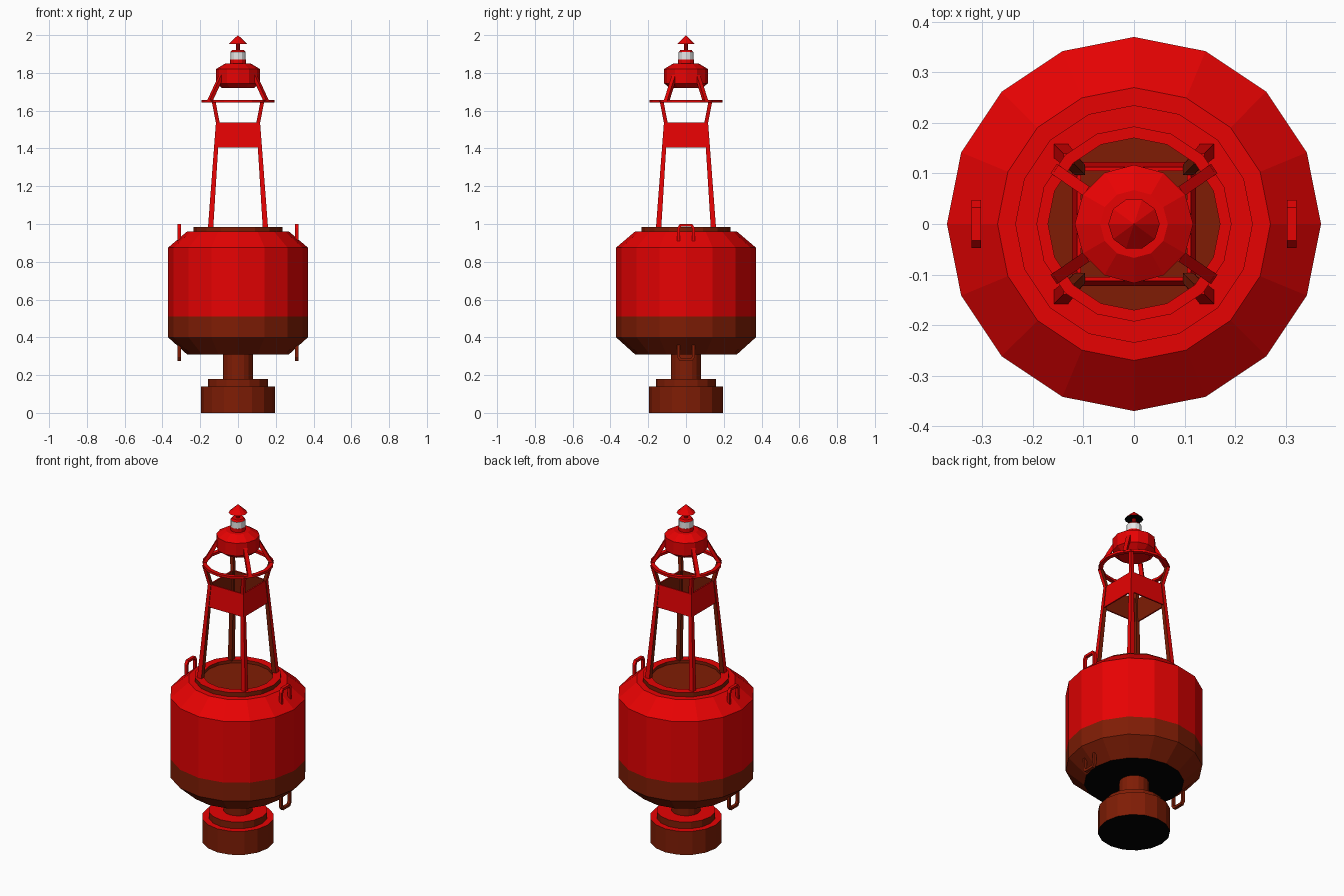
import bpy, bmesh, math
from mathutils import Vector

if "Cube" in bpy.data.objects:
    bpy.data.objects.remove(bpy.data.objects["Cube"])


def material(name, rgb):
    m = bpy.data.materials.new(name)
    m.diffuse_color = (*rgb, 1)
    m.use_nodes = True
    m.node_tree.nodes["Principled BSDF"].inputs["Base Color"].default_value = m.diffuse_color
    return m


RED = material("signal red", (0.8, 0.0006, 0.0008))
BROWN = material("rust brown", (0.214, 0.012, 0.0015))
WHITE = material("lens white", (0.8, 0.8, 0.8))
BLACK = material("underside black", (0.0, 0.0, 0.0))


def finish(name, bm, mats, rule=None):
    bmesh.ops.recalc_face_normals(bm, faces=bm.faces)
    if rule:
        for f in bm.faces:
            f.normal_update()
            f.material_index = int(rule(f.calc_center_median(), f.normal))
    me = bpy.data.meshes.new(name)
    bm.to_mesh(me)
    bm.free()
    for m in mats:
        me.materials.append(m)
    ob = bpy.data.objects.new(name, me)
    bpy.context.collection.objects.link(ob)
    return ob


def lathe(name, profile, sides, mats, rule=None, closed=False):
    """Spin (radius, z) points round z; ends are capped unless closed."""
    bm = bmesh.new()
    rings = []
    for r, z in profile:
        if r == 0:
            rings.append([bm.verts.new((0, 0, z))] * sides)
        else:
            rings.append([bm.verts.new((r * math.cos(2 * math.pi * i / sides),
                                        r * math.sin(2 * math.pi * i / sides), z))
                          for i in range(sides)])
    pairs = list(zip(rings, rings[1:])) + ([(rings[-1], rings[0])] if closed else [])
    for a, b in pairs:
        for i in range(sides):
            j = (i + 1) % sides
            bm.faces.new(list(dict.fromkeys((a[i], a[j], b[j], b[i]))))
    if not closed:
        for ring in (rings[0], rings[-1]):
            if ring[0] is not ring[1]:
                bm.faces.new(ring)
    return finish(name, bm, mats, rule)


def loft(bm, sections):
    """Join quad sections into a capped bar."""
    rings = [[bm.verts.new(p) for p in s] for s in sections]
    for a, b in zip(rings, rings[1:]):
        for i in range(4):
            j = (i + 1) % 4
            bm.faces.new((a[i], a[j], b[j], b[i]))
    bm.faces.new(rings[0])
    bm.faces.new(rings[-1])


def square(p, w, angle=0):
    """Horizontal square section centred on p."""
    return [Vector(p) + Vector((math.cos(t), math.sin(t), 0)) * w * math.sqrt(0.5)
            for t in (angle + math.pi / 4 + k * math.pi / 2 for k in range(4))]


def faces_in(c, n):
    return n.x * c.x + n.y * c.y < -0.3 * math.hypot(c.x, c.y)


def faces_up(c, n):
    """0 for tops, 1 for sides, 2 for flat undersides."""
    return 0 if n.z > 0.9 else 2 if n.z < -0.9 else 1


def underside(c, n):
    return n.z < -0.9


# Ballast weight and stem: brown sides, red upper steps, black base
lathe("ballast_weight", [(0.195, 0), (0.195, 0.14), (0.16, 0.14), (0.16, 0.18), (0.08, 0.18)],
      16, [RED, BROWN, BLACK], faces_up)
lathe("ballast_stem", [(0.08, 0.175), (0.08, 0.315)], 16, [BROWN])

# Hull: brown below the waterline, black base
lathe("hull", [(0.27, 0.31), (0.37, 0.4), (0.37, 0.51), (0.37, 0.875), (0.27, 0.96)],
      16, [RED, BROWN, BLACK], lambda c, n: 2 if n.z < -0.9 else c.z < 0.51)

# Deck rim and sunken brown deck plate
lathe("deck_rim", [(0.235, 0.958), (0.235, 0.985), (0.19, 0.985), (0.19, 0.958)],
      16, [RED, BROWN, BROWN], faces_up, closed=True)
lathe("deck_plate", [(0.19, 0.958), (0.19, 0.967)], 16, [BROWN])

# Tower legs, bent outward above the boards to carry the guard ring
for i, (sx, sy) in enumerate(((1, 1), (-1, 1), (-1, -1), (1, -1))):
    bm = bmesh.new()
    loft(bm, [square((sx * d, sy * d, z), w) for d, z, w in
              ((0.145, 0.98, 0.028), (0.107, 1.535, 0.02), (0.129, 1.65, 0.02))])
    finish(f"tower_leg_{i + 1}", bm, [RED, BROWN], faces_in)

    # Struts from guard ring up to lantern house
    bm = bmesh.new()
    a = math.atan2(sy * 0.105, sx * 0.152)
    loft(bm, [square((r * math.cos(a), r * math.sin(a), z), 0.022, a)
              for r, z in ((0.182, 1.65), (0.104, 1.79))])
    finish(f"lantern_strut_{i + 1}", bm, [RED])

# Day boards: open four-sided box, brown inside
bm = bmesh.new()
rings = [[bm.verts.new(p) for p in square((0, 0, z), 2 * d)] for d, z in
         ((0.123, 1.405), (0.113, 1.537), (0.105, 1.537), (0.115, 1.405))]
for a, b in zip(rings, rings[1:] + rings[:1]):
    for i in range(4):
        j = (i + 1) % 4
        bm.faces.new((a[i], a[j], b[j], b[i]))
finish("day_boards", bm, [RED, BROWN], faces_in)

# Guard ring
lathe("guard_ring", [(0.193, 1.643), (0.193, 1.657), (0.17, 1.657), (0.17, 1.643)],
      16, [RED], closed=True)

# Lantern house, lens and pointed cap
lathe("lantern_house", [(0.085, 1.72), (0.117, 1.745), (0.117, 1.82), (0.067, 1.85),
                        (0.042, 1.85), (0.042, 1.872)], 12, [RED])
lathe("lens", [(0.041, 1.87), (0.041, 1.91)], 12, [WHITE])
lathe("lens_lid", [(0.04, 1.91), (0.032, 1.921), (0.01, 1.921), (0.01, 1.955)], 10, [RED])
lathe("top_cone", [(0.051, 1.952), (0, 2.0)], 10, [RED, BLACK], underside)

# Lifting eyes on deck shoulder and mooring eyes under the hull
for sx, side in ((1, "right"), (-1, "left")):
    for name, z0, z1, mat in (("lifting_eye", 0.9, 0.993, RED), ("mooring_eye", 0.36, 0.281, BROWN)):
        bm = bmesh.new()
        s = 1 if z1 > z0 else -1
        o, n, b = 0.047, 0.033, 0.014
        outer = [(-o, z0), (-o, z1 - s * b), (-n, z1 + s * 0.007),
                 (n, z1 + s * 0.007), (o, z1 - s * b), (o, z0)]
        inner = [(-n, z0), (-n, z1 - s * 0.02), (-0.026, z1 - s * 0.007),
                 (0.026, z1 - s * 0.007), (n, z1 - s * 0.02), (n, z0)]
        h = 0.009
        x = sx * 0.312
        loft(bm, [[(x - h, *p), (x + h, *p), (x + h, *q), (x - h, *q)]
                  for p, q in zip(outer, inner)])
        finish(f"{name}_{side}", bm, [mat])
